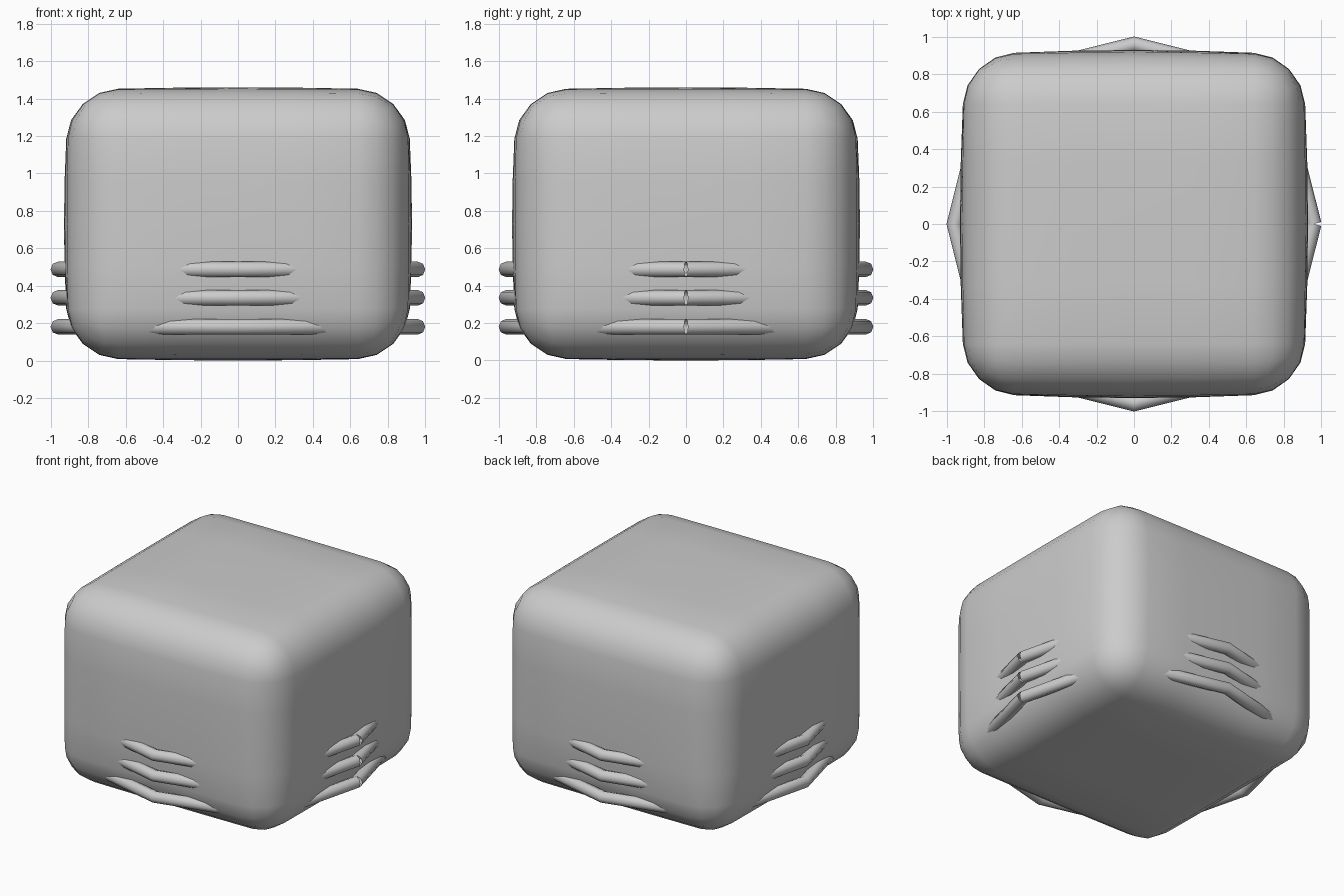
import bpy, bmesh, math
from mathutils import Vector

cube = bpy.data.objects.get("Cube")
if cube:
    bpy.data.objects.remove(cube, do_unlink=True)

# One plain grey for everything
grey = bpy.data.materials.new("light_grey")
grey.use_nodes = True
grey.diffuse_color = (0.6, 0.6, 0.6, 1)
grey.node_tree.nodes["Principled BSDF"].inputs["Base Color"].default_value = (0.6, 0.6, 0.6, 1)

HALF = Vector((0.90, 0.90, 0.715))    # half size before the faces bulge
BULGE = Vector((0.03, 0.03, 0.015))   # how far each face swells
CORNER = 0.26                         # corner radius
MID_Z = 0.73


def smooth(obj, angle):
    bpy.ops.object.select_all(action='DESELECT')
    obj.select_set(True)
    bpy.context.view_layer.objects.active = obj
    bpy.ops.object.shade_smooth_by_angle(angle=math.radians(angle))


def rounded(p):
    """Map a point of the unit grid cube to the rounded, swollen box."""
    core, out = Vector(), Vector()
    for i in range(3):
        u, sign = abs(p[i]), math.copysign(1, p[i])
        core[i] = sign * min(u / 0.5, 1) * (HALF[i] - CORNER)
        out[i] = sign * math.tan(max(u - 0.5, 0) / 0.5 * math.pi / 4)
    q = core + out.normalized() * CORNER
    f = [1 - min(abs(q[i]) / HALF[i], 1) ** 2 for i in range(3)]
    swell = [q[i] / HALF[i] * BULGE[i] * f[i - 1] * f[i - 2] for i in range(3)]
    return q + Vector(swell) + Vector((0, 0, MID_Z))


# Body: gridded cube shaped into a soft box
bm = bmesh.new()
bmesh.ops.create_cube(bm, size=2)
bmesh.ops.subdivide_edges(bm, edges=bm.edges[:], cuts=7, use_grid_fill=True)
for v in bm.verts:
    v.co = rounded(v.co)
bmesh.ops.recalc_face_normals(bm, faces=bm.faces[:])
mesh = bpy.data.meshes.new("body")
bm.to_mesh(mesh)
bm.free()
body = bpy.data.objects.new("body", mesh)
bpy.context.collection.objects.link(body)
mesh.materials.append(grey)
smooth(body, 60)


def trim_ring(name, z):
    """Open tube around the body that shows only at the middle of each side."""
    path = []
    for quarter in range(4):
        c, s = round(math.cos(quarter * math.pi / 2)), round(math.sin(quarter * math.pi / 2))
        for x, y in ((0.96, 0), (0.81, 0.6), (0.6, 0.81)):
            path.append((x * c - y * s, x * s + y * c, z, 1))
    path.append(path[0])
    curve = bpy.data.curves.new(name, 'CURVE')
    curve.dimensions = '3D'
    curve.bevel_depth = 0.042
    curve.bevel_resolution = 2
    spline = curve.splines.new('POLY')
    spline.points.add(len(path) - 1)
    for point, co in zip(spline.points, path):
        point.co = co
    curve.materials.append(grey)
    ring = bpy.data.objects.new(name, curve)
    bpy.context.collection.objects.link(ring)
    bpy.ops.object.select_all(action='DESELECT')
    ring.select_set(True)
    bpy.context.view_layer.objects.active = ring
    bpy.ops.object.convert(target='MESH')
    smooth(bpy.context.object, 50)


# Trim rings near the foot of the body
for name, z in (("lower_trim_ring", 0.18), ("middle_trim_ring", 0.335), ("upper_trim_ring", 0.487)):
    trim_ring(name, z)
